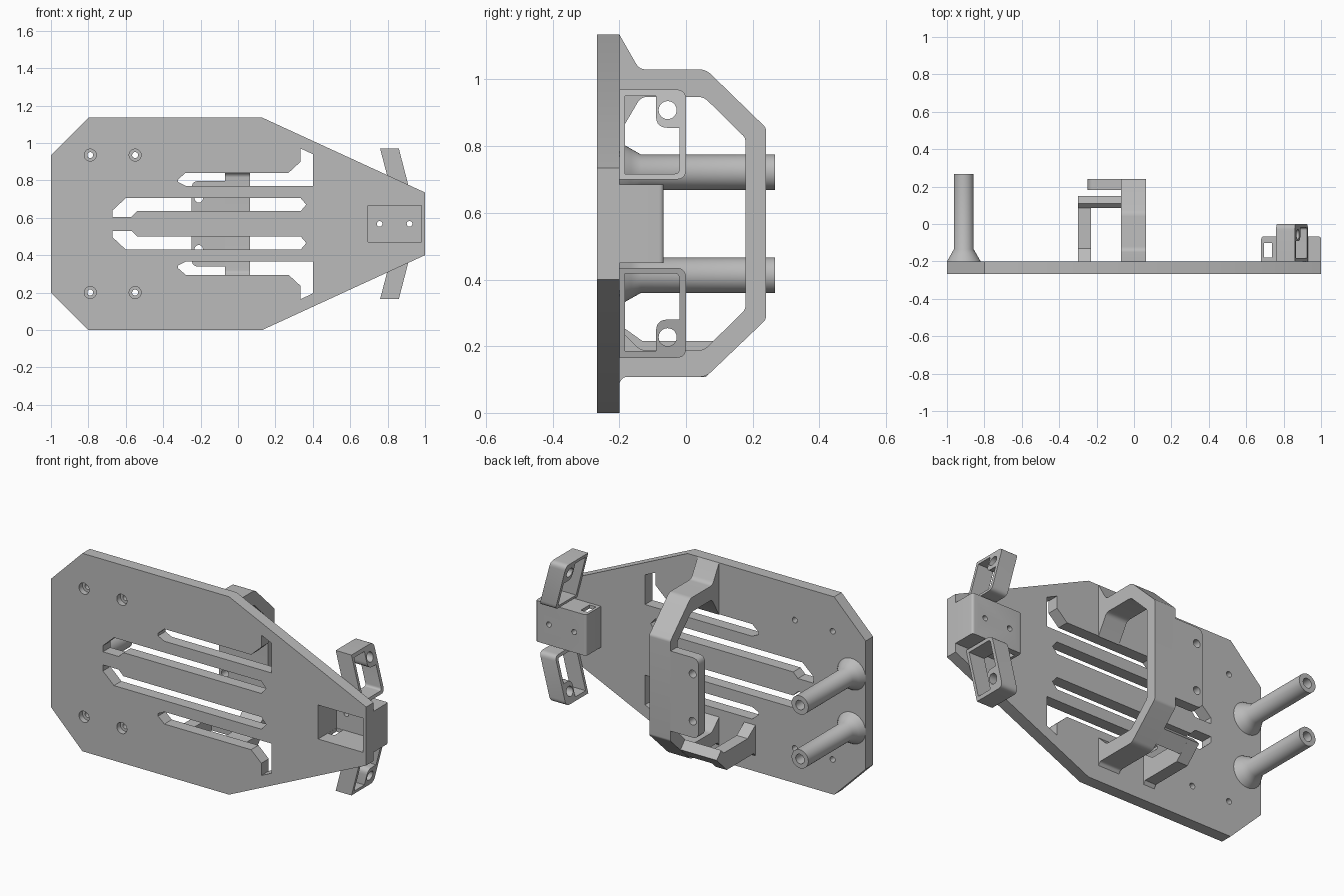
import bpy, bmesh, math

if "Cube" in bpy.data.objects:
    bpy.data.objects.remove(bpy.data.objects["Cube"])

H = 1.135            # overall height
FRONT, BACK = -0.267, -0.2

gray = bpy.data.materials.new("matte gray")
gray.use_nodes = True
COLOR = (0.5, 0.5, 0.5, 1)
gray.diffuse_color = COLOR
gray.node_tree.nodes["Principled BSDF"].inputs["Base Color"].default_value = COLOR


def flip(pts):
    """Mirror a profile top to bottom."""
    return [(a, H - z) for a, z in pts]


def rect(a, b, c, d):
    return [(a, c), (b, c), (b, d), (a, d)]


def circle(a, z, r, n=32):
    return [(a + r * math.cos(i * math.tau / n), z + r * math.sin(i * math.tau / n))
            for i in range(n)]


def rounded(pts, radii, n=5):
    """Round the corners of a profile, one radius per corner."""
    out = []
    for i, (x, z) in enumerate(pts):
        r = radii[i]
        if not r:
            out.append((x, z))
            continue
        ends = []
        for qx, qz in (pts[i - 1], pts[(i + 1) % len(pts)]):
            d = math.hypot(qx - x, qz - z)
            ends.append((x + (qx - x) * r / d, z + (qz - z) * r / d))
        (ax, az), (bx, bz) = ends
        for k in range(n + 1):
            t = k / n
            u, v, w = (1 - t) ** 2, 2 * t * (1 - t), t * t
            out.append((u * ax + v * x + w * bx, u * az + v * z + w * bz))
    return out


def finish(bm, name):
    bmesh.ops.recalc_face_normals(bm, faces=bm.faces)
    mesh = bpy.data.meshes.new(name)
    bm.to_mesh(mesh)
    bm.free()
    ob = bpy.data.objects.new(name, mesh)
    bpy.context.collection.objects.link(ob)
    mesh.materials.append(gray)
    return ob


def prism(name, pts, axis, lo, hi):
    """Extrude a profile along x (points are y, z), y (x, z) or z (x, y)."""
    place = {"x": lambda a, b, t: (t, a, b),
             "y": lambda a, b, t: (a, t, b),
             "z": lambda a, b, t: (a, b, t)}[axis]
    bm = bmesh.new()
    ends = [[bm.verts.new(place(a, b, t)) for a, b in pts] for t in (lo, hi)]
    for ring in ends:
        bm.faces.new(ring)
    for i in range(len(pts)):
        j = (i + 1) % len(pts)
        bm.faces.new((ends[0][i], ends[0][j], ends[1][j], ends[1][i]))
    return finish(bm, name)


def activate(ob):
    bpy.ops.object.select_all(action="DESELECT")
    ob.select_set(True)
    bpy.context.view_layer.objects.active = ob


def cut(ob, pts, axis, lo, hi):
    cutter = prism("cutter", pts, axis, lo, hi)
    cutter.hide_render = True
    activate(ob)
    mod = ob.modifiers.new("cut", "BOOLEAN")
    mod.operation = "DIFFERENCE"
    mod.solver = "EXACT"
    mod.object = cutter
    bpy.ops.object.modifier_apply(modifier=mod.name)
    bpy.data.objects.remove(cutter)


def smooth(ob):
    activate(ob)
    bpy.ops.object.shade_smooth_by_angle(angle=math.radians(30))


# Base plate with slots, screw holes and the nose pocket
edge = [(-1, 0.2), (-0.8, 0), (0.13, 0), (1, 0.4)]
plate = prism("base_plate", edge + flip(edge)[::-1], "y", FRONT, BACK)
outer_slot = [(-0.32, 0.79), (-0.32, 0.805), (-0.28, 0.84), (0.27, 0.84), (0.335, 0.9),
              (0.335, 0.97), (0.4, 0.94), (0.4, 0.77), (-0.28, 0.77)]
inner_slot = [(-0.67, 0.605), (-0.67, 0.64), (-0.6, 0.705), (0.335, 0.705), (0.365, 0.67),
              (0.335, 0.635), (-0.54, 0.635), (-0.57, 0.605)]
for slot in (outer_slot, inner_slot):
    for pts in (slot, flip(slot)):
        cut(plate, pts, "y", -0.3, -0.1)
for x in (-0.79, -0.55):
    for z in (0.2, H - 0.2):
        cut(plate, circle(x, z, 0.032), "y", -0.3, -0.235)
        cut(plate, circle(x, z, 0.016), "y", -0.3, -0.1)
pocket = rect(0.695, 0.98, 0.47, H - 0.47)
cut(plate, pocket, "y", -0.3, -0.1)
smooth(plate)

# Nose housing behind the pocket
nose = prism("nose_housing", rounded(rect(0.68, 1, BACK, -0.067), (0, 0, 0.015, 0.015)),
             "z", 0.45, H - 0.45)
cut(nose, pocket, "y", -0.3, -0.1)
cut(nose, rect(0.696, 0.738, -0.18, -0.102), "z", 0.4, 0.75)
for x in (0.757, 0.917):
    cut(nose, circle(x, H / 2, 0.015), "y", -0.3, 0)
smooth(nose)

# Arch: outer and inner profile
arch = prism("arch", rounded(
    [(BACK, H), (-0.14, 1.03), (0.06, 1.03), (0.24, 0.855),
     (0.24, 0.28), (0.06, 0.108), (-0.187, 0.108), (BACK, 0.09)],
    (0, 0.02, 0.02, 0.01, 0.01, 0.02, 0.01, 0)), "x", -0.07, 0.065)
cut(arch, rounded(
    [(BACK - 0.01, 0.82), (-0.135, 0.948), (0.053, 0.948), (0.178, 0.825),
     (0.178, 0.31), (0.053, 0.187), (-0.135, 0.187), (BACK - 0.01, 0.26)],
    (0, 0.02, 0.02, 0.01, 0.01, 0.02, 0.02, 0)), "x", -0.2, 0.2)
smooth(arch)

# Mounting tab on the arch
tab = prism("mounting_tab", rounded(rect(-0.248, -0.05, 0.338, H - 0.338),
                                    (0.04, 0, 0, 0.04)), "y", 0.182, 0.24)
for z in (0.432, H - 0.432):
    cut(tab, circle(-0.21, z, 0.022), "y", 0.1, 0.3)
smooth(tab)

# Side arm: leg from the plate and crossbar to the arch
leg = prism("arm_leg", [(BACK, 0.09), (-0.187, 0.108), (0.06, 0.108), (0.15, 0.197),
                        (0.11, 0.24), (0.085, 0.215), (-0.13, 0.215), (BACK, 0.265)],
            "x", -0.3, -0.23)
bar = prism("arm_crossbar", [(0.088, 0.137), (0.15, 0.197), (0.11, 0.24), (0.085, 0.215)],
            "x", -0.25, -0.06)

# Flared posts with a hole in the end
for label, z in (("lower", 0.413), ("upper", H - 0.413)):
    bm = bmesh.new()
    profile = [(0.09, BACK), (0.07, -0.165), (0.053, -0.135), (0.053, 0.267),
               (0.027, 0.267), (0.027, 0.12)]
    rings = [[bm.verts.new((a, y, b)) for a, b in circle(-0.91, z, r, 40)]
             for r, y in profile]
    for p, q in zip(rings, rings[1:]):
        for i in range(40):
            j = (i + 1) % 40
            bm.faces.new((p[i], p[j], q[j], q[i]))
    bm.faces.new(rings[0])
    bm.faces.new(rings[-1])
    smooth(finish(bm, label + "_post"))

# Tilted side brackets with a screw boss
frame = rounded([(BACK, 0.7), (0, 0.7), (0, 0.97), (BACK, 0.97)], (0, 0.03, 0.03, 0))
opening = rounded([(-0.183, 0.717), (-0.02, 0.717), (-0.02, 0.855), (-0.09, 0.855),
                   (-0.09, 0.95), (-0.183, 0.95)], (0, 0.015, 0, 0.035, 0, 0))
hole = circle(-0.055, 0.908, 0.027)
for label, side in (("upper", lambda p: p), ("lower", flip)):
    ear = prism(label + "_bracket", side(frame), "x", 0.83, 0.93)
    cut(ear, side(opening), "x", 0.7, 1.1)
    cut(ear, side(hole), "x", 0.7, 1.1)
    for v in ear.data.vertices:
        v.co.x -= 0.26 * (abs(v.co.z - H / 2) - 0.1325)
    smooth(ear)
